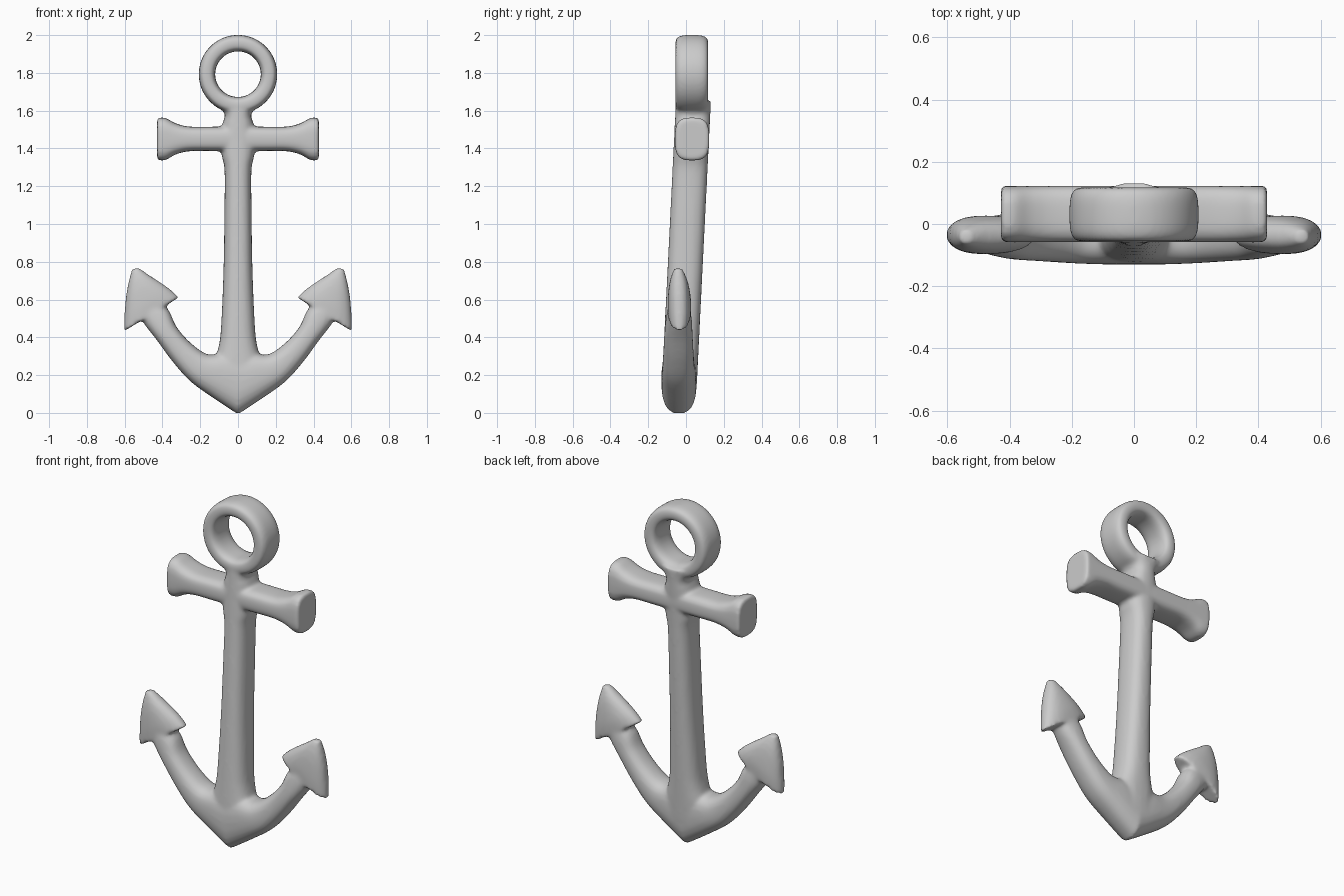
import bpy, bmesh, math
from mathutils import Vector

if "Cube" in bpy.data.objects:
    bpy.data.objects.remove(bpy.data.objects["Cube"])

SIDES = 28
bm = bmesh.new()


def spline(rows, steps=5):
    """Catmull-Rom interpolation of rows of numbers."""
    out = []
    for i in range(len(rows) - 1):
        a, b, c, d = (rows[min(max(i + k, 0), len(rows) - 1)] for k in (-1, 0, 1, 2))
        for s in range(steps):
            t = s / steps
            out.append([0.5 * (2 * q + (r - p) * t + (2 * p - 5 * q + 4 * r - w) * t * t
                               + (3 * q - p - 3 * r + w) * t ** 3)
                        for p, q, r, w in zip(a, b, c, d)])
    return out + [list(rows[-1])]


def flip(row):
    x1, z1, x2, z2, y, d = row
    return [-x1, z1, -x2, z2, y, d]


def loft(rows, power, closed=False):
    """Skin rounded sections; a row is edge x,z / opposite edge x,z / y centre / half depth."""
    rings = []
    for x1, z1, x2, z2, y, d in rows:
        mid = Vector(((x1 + x2) / 2, y, (z1 + z2) / 2))
        half = Vector(((x2 - x1) / 2, 0, (z2 - z1) / 2))
        ring = []
        for k in range(SIDES):
            a = math.tau * k / SIDES
            u, v = (math.copysign(abs(f) ** (2 / power), f) for f in (math.cos(a), math.sin(a)))
            ring.append(bm.verts.new(mid + half * u + Vector((0, d * v, 0))))
        rings.append(ring)
    pairs = list(zip(rings, rings[1:])) + ([(rings[-1], rings[0])] if closed else [])
    for r, s in pairs:
        for k in range(SIDES):
            n = (k + 1) % SIDES
            bm.faces.new((r[k], r[n], s[n], s[k]))
    if not closed:
        bm.faces.new(rings[0])
        bm.faces.new(rings[-1])


# Shank, leaning slightly backwards towards the top
shank = [(0.14, 0.15), (0.125, 0.27), (0.103, 0.35), (0.09, 0.45), (0.077, 0.75), (0.072, 1.05),
         (0.071, 1.28), (0.085, 1.36), (0.09, 1.45), (0.082, 1.53), (0.07, 1.575),
         (0.09, 1.615), (0.125, 1.65)]
loft(spline([(-w, z, w, z, -0.043 + 0.05 * z, 0.093) for w, z in shank]), 2.5)

# Ring as a wide rounded band
loft([(0.121 * math.cos(a), 1.793 + 0.121 * math.sin(a),
       0.208 * math.cos(a), 1.793 + 0.208 * math.sin(a), 0.031, 0.087)
      for a in (math.tau * i / 64 for i in range(64))], 3.2, closed=True)

# Stock with flared ends
stock = spline([(x, lo, x, hi, 0.032, 0.091) for x, lo, hi in (
    (0, 1.385, 1.517), (0.15, 1.386, 1.515), (0.26, 1.385, 1.516), (0.33, 1.368, 1.533),
    (0.385, 1.338, 1.562), (0.428, 1.338, 1.562))])
loft([flip(r) for r in stock[:0:-1]] + stock, 3.2)

# Arms sweeping up from the pointed crown
arm = spline([(0, -0.008, 0, 0.33, -0.037, 0.093), (0.13, 0.078, 0.07, 0.32, -0.038, 0.092),
              (0.25, 0.165, 0.16, 0.31, -0.04, 0.086), (0.345, 0.27, 0.25, 0.37, -0.04, 0.08),
              (0.43, 0.385, 0.325, 0.455, -0.04, 0.075), (0.485, 0.455, 0.365, 0.54, -0.038, 0.068),
              (0.53, 0.52, 0.42, 0.6, -0.037, 0.055)])
loft([flip(r) for r in arm[:0:-1]] + arm, 2.5)

# Pointed flukes
fluke = spline([(0.604, 0.432, 0.312, 0.612, -0.035, 0.06), (0.602, 0.51, 0.36, 0.655, -0.035, 0.062),
                (0.594, 0.61, 0.42, 0.697, -0.037, 0.055), (0.58, 0.69, 0.47, 0.729, -0.039, 0.043),
                (0.562, 0.76, 0.525, 0.768, -0.042, 0.022)])
loft(fluke, 2.3)
loft([flip(r) for r in fluke], 2.3)

# Fuse everything into one soft casting
bmesh.ops.recalc_face_normals(bm, faces=bm.faces)
mesh = bpy.data.meshes.new("anchor")
bm.to_mesh(mesh)
bm.free()
anchor = bpy.data.objects.new("anchor", mesh)
bpy.context.collection.objects.link(anchor)
fuse = anchor.modifiers.new("fuse", 'REMESH')
fuse.mode = 'VOXEL'
fuse.voxel_size = 0.01
fuse.use_smooth_shade = True
soften = anchor.modifiers.new("soften", 'SMOOTH')
soften.factor = 0.5
soften.iterations = 8
